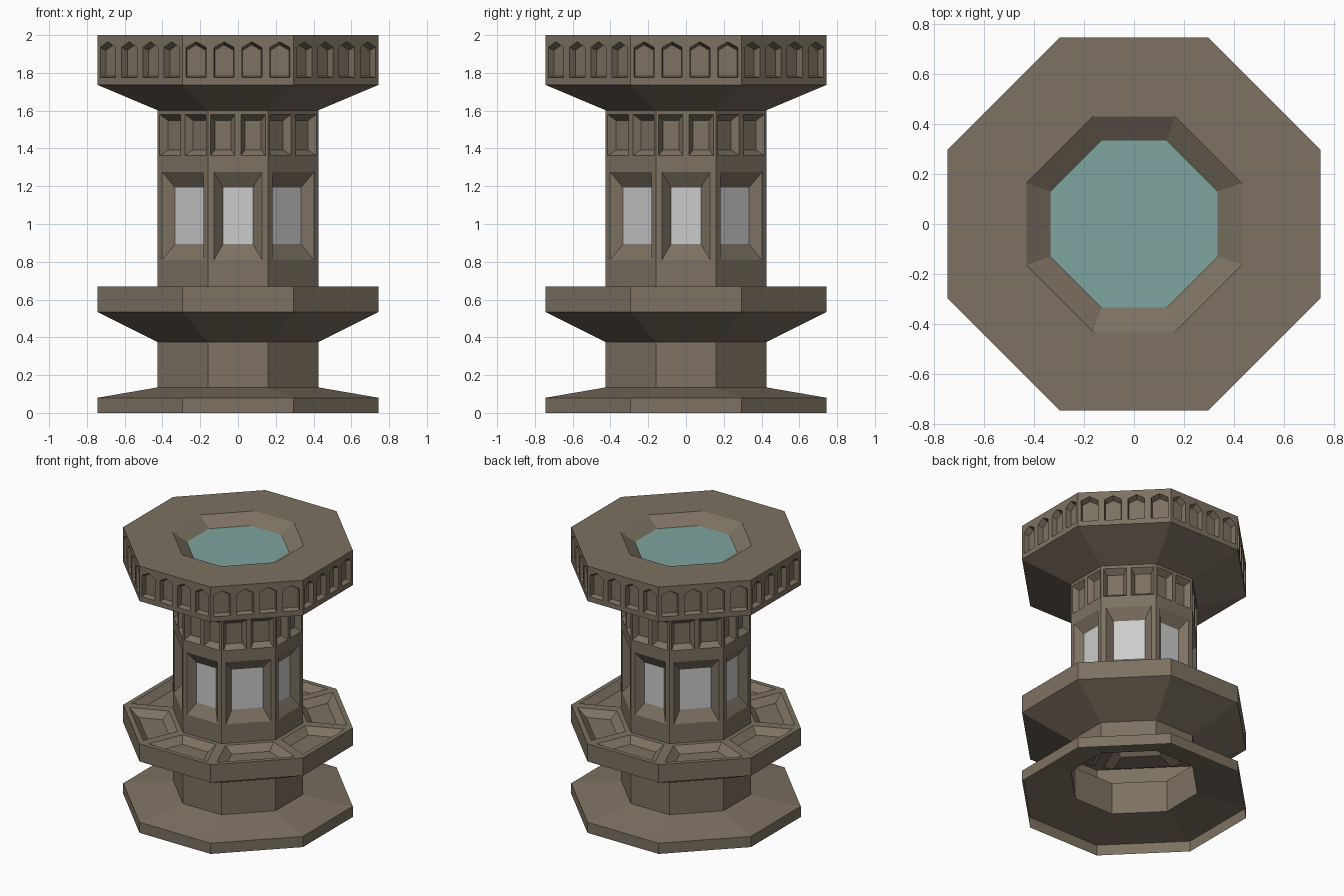
import bpy, bmesh
from math import sqrt, pi
from mathutils import Vector, Matrix

if "Cube" in bpy.data.objects:
    bpy.data.objects.remove(bpy.data.objects["Cube"])

WIDE, SHAFT = (0.745, 0.295), (0.425, 0.16)   # octagon: flat distance, half side


def material(name, rgb):
    m = bpy.data.materials.new(name)
    m.diffuse_color = (*rgb, 1)
    m.use_nodes = True
    m.node_tree.nodes["Principled BSDF"].inputs["Base Color"].default_value = m.diffuse_color
    return m


def side(octagon, k):
    """Distance and half width of side k (odd sides are the diagonals)."""
    a, b = octagon
    return (a, b) if k % 2 == 0 else ((a + b) / sqrt(2), (a - b) / sqrt(2))


def face(bm, pts, k):
    rot = Matrix.Rotation(k * pi / 4, 3, 'Z')
    return bm.faces.new([bm.verts.new(rot @ Vector(p)) for p in pts])


def band(bm, o1, z1, o2, z2):
    for k in range(8):
        (d1, h1), (d2, h2) = side(o1, k), side(o2, k)
        face(bm, [(-h1, -d1, z1), (h1, -d1, z1), (h2, -d2, z2), (-h2, -d2, z2)], k)


def collar(bm, outer, inner, k):
    n = len(outer)
    for i in range(n):
        j = (i + 1) % n
        face(bm, [outer[i], outer[j], inner[j], inner[i]], k)


def recess(bm, cell, hole, floor, k, floor_bm=None):
    """Flat frame around a hole, sloped reveal, and the sunken floor."""
    collar(bm, cell, hole, k)
    collar(bm, hole, floor, k)
    face(floor_bm or bm, floor, k)


def rect(x0, x1, z0, z1, d):
    return [(x0, -d, z0), (x1, -d, z0), (x1, -d, z1), (x0, -d, z1)]


def arch(xc, w, z0, shoulder, apex, d):
    return [(xc - w, -d, z0), (xc + w, -d, z0), (xc + w, -d, shoulder),
            (xc, -d, apex), (xc - w, -d, shoulder)]


def finish(bm, name, mat=None):
    bmesh.ops.remove_doubles(bm, verts=bm.verts, dist=1e-4)
    me = bpy.data.meshes.new(name)
    bm.to_mesh(me)
    bm.free()
    if mat:
        me.materials.append(mat)
    ob = bpy.data.objects.new(name, me)
    bpy.context.collection.objects.link(ob)


stone = material("stone", (0.205, 0.166, 0.121))
teal = material("teal", (0.213, 0.372, 0.345))
panes = bmesh.new()

# Foot, lower shaft and flare up to the ledge (open underneath)
bm = bmesh.new()
profile = [(WIDE, 0), (WIDE, 0.08), (SHAFT, 0.135), (SHAFT, 0.375), (WIDE, 0.535), (WIDE, 0.668)]
for (o1, z1), (o2, z2) in zip(profile, profile[1:]):
    band(bm, o1, z1, o2, z2)
finish(bm, "pedestal", stone)

# Ledge with eight sunken trapezoid panels
bm = bmesh.new()
for k in range(8):
    (d1, h1), (d2, h2) = side(WIDE, k), side(SHAFT, k)
    L = d1 - d2

    def trap(m, z):
        def half(v):
            return h1 + (h2 - h1) * v / L - m * 1.08
        return [(-half(m), -d1 + m, z), (half(m), -d1 + m, z),
                (half(L - m), -d2 - m, z), (-half(L - m), -d2 - m, z)]
    recess(bm, trap(0, 0.668), trap(0.033, 0.668), trap(0.083, 0.623), k)
finish(bm, "ledge", stone)

# Upper shaft: a window and a pair of small square recesses on each side
bm = bmesh.new()
for k in range(8):
    d, h = side(SHAFT, k)
    w = h - 0.033
    recess(bm, rect(-h, h, 0.668, 1.32, d), rect(-w, w, 0.81, 1.275, d),
           rect(-w + 0.047, w - 0.047, 0.893, 1.193, d - 0.05), k, panes)
    for s in (-1, 1):
        c = s * h / 2
        w = h / 2 - 0.015
        recess(bm, rect(c - h / 2, c + h / 2, 1.32, 1.602, d),
               rect(c - w, c + w, 1.363, 1.58, d),
               rect(c - w + 0.023, c + w - 0.023, 1.393, 1.548, d - 0.04), k)
finish(bm, "shaft", stone)
finish(panes, "window_panes")

# Crown: flare, arched niches, flat top and basin slope
bm = bmesh.new()
basin = (0.333, 0.13)
band(bm, SHAFT, 1.602, WIDE, 1.737)
band(bm, WIDE, 2.0, (0.43, 0.163), 2.0)
band(bm, (0.43, 0.163), 2.0, basin, 1.935)
for k in range(8):
    d, h = side(WIDE, k)
    for i in range(4):
        c = h * (i - 1.5) / 2
        w = h / 4 * 0.72
        recess(bm, arch(c, h / 4, 1.737, 2.0, 2.0, d),
               arch(c, w, 1.775, 1.935, 1.965, d),
               arch(c, w - 0.004, 1.783, 1.92, 1.948, d - 0.04), k)
finish(bm, "crown", stone)

# Water surface in the basin
bm = bmesh.new()
a, b = basin
bm.faces.new([bm.verts.new((x, y, 1.935)) for x, y in
              [(a, -b), (a, b), (b, a), (-b, a), (-a, b), (-a, -b), (-b, -a), (b, -a)]])
finish(bm, "water", teal)
